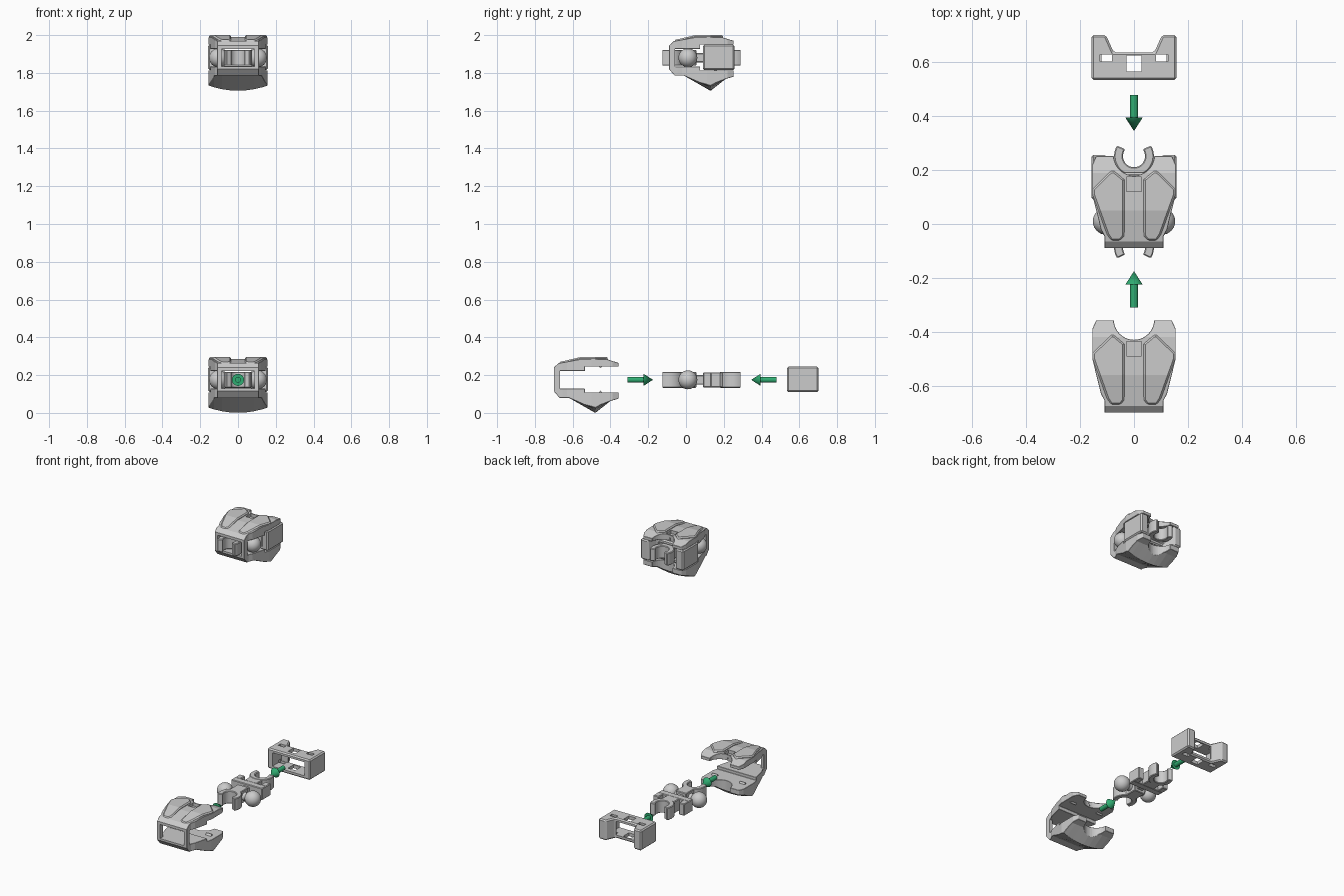
import bpy, bmesh, math
from mathutils import Vector, Matrix

if "Cube" in bpy.data.objects:
    bpy.data.objects.remove(bpy.data.objects["Cube"])

ZC = 0.175      # centre height of the exploded row
UP = 1.705      # height offset of the assembled copy


def obj(name, bm):
    bmesh.ops.recalc_face_normals(bm, faces=bm.faces)
    me = bpy.data.meshes.new(name)
    bm.to_mesh(me)
    bm.free()
    o = bpy.data.objects.new(name, me)
    bpy.context.collection.objects.link(o)
    return o


def plan(name, pts, z0, z1):
    """Extrude an (x, y) outline upwards."""
    bm = bmesh.new()
    f = bm.faces.new([bm.verts.new((x, y, z0)) for x, y in pts])
    r = bmesh.ops.extrude_face_region(bm, geom=[f])
    vs = [v for v in r['geom'] if isinstance(v, bmesh.types.BMVert)]
    bmesh.ops.translate(bm, verts=vs, vec=(0, 0, z1 - z0))
    return obj(name, bm)


def side(name, pts, half, n=1, bend=None):
    """Sweep a (y, z) profile across x in n steps, optionally bending z."""
    bm = bmesh.new()
    rings = []
    for i in range(n + 1):
        x = half * (2 * i / n - 1)
        rings.append([bm.verts.new((x, y, bend(x, z) if bend else z)) for y, z in pts])
    for a, b in zip(rings, rings[1:]):
        for k in range(len(pts)):
            j = (k + 1) % len(pts)
            bm.faces.new((a[k], a[j], b[j], b[k]))
    bm.faces.new(rings[0])
    bm.faces.new(rings[-1])
    return obj(name, bm)


def box(name, x0, x1, y0, y1, z0, z1):
    return plan(name, [(x0, y0), (x1, y0), (x1, y1), (x0, y1)], z0, z1)


def bake(o):
    me = bpy.data.meshes.new_from_object(
        o.evaluated_get(bpy.context.evaluated_depsgraph_get()))
    o.modifiers.clear()
    o.data = me


def boolean(o, op, other):
    m = o.modifiers.new('bool', 'BOOLEAN')
    m.operation, m.solver, m.object = op, 'EXACT', other
    bake(o)
    bpy.data.objects.remove(other)


def bevel(o, w):
    m = o.modifiers.new('bevel', 'BEVEL')
    m.width, m.segments, m.limit_method = w, 1, 'ANGLE'
    m.angle_limit = math.radians(50)
    bake(o)


def mirrored(pts):
    return pts + [(-x, y) for x, y in reversed(pts)]


def arc(cx, cy, r, a0, a1, n):
    return [(cx + r * math.cos(math.radians(a0 + (a1 - a0) * i / n)),
             cy + r * math.sin(math.radians(a0 + (a1 - a0) * i / n))) for i in range(n + 1)]


# shell: C-shaped side profile trimmed to the plan outline
profile = [(-.70, .115), (-.70, .24), (-.675, .263), (-.56, .284), (-.42, .284), (-.358, .265),
           (-.358, .245), (-.535, .245), (-.535, .222), (-.667, .222), (-.667, .128),
           (-.535, .128), (-.535, .108), (-.358, .108), (-.358, .075), (-.40, .063),
           (-.48, 0), (-.62, .08), (-.67, .08)]
shell = side('shell', profile, .17, 8,
             lambda x, z: z + .022 * (x / .14) ** 2 if z < .05 else z)
outline = [(-.11, -.72), (.11, -.72), (.11, -.655), (.123, -.63), (.155, -.50), (.155, -.39),
           (.137, -.350), (.075, -.350)] + arc(0, -.355, .075, 0, -180, 20)
outline += [(-.075, -.350), (-.137, -.350), (-.155, -.39), (-.155, -.50), (-.123, -.63), (-.11, -.655)]
boolean(shell, 'INTERSECT', plan('trim', outline, -.1, .4))
bevel(shell, .006)
boolean(shell, 'DIFFERENCE', box('window', -.088, .088, -.75, -.64, .128, .222))
boolean(shell, 'DIFFERENCE', box('slot', -.027, .027, -.49, -.436, .262, .4))

# raised top panels and snap bumps
shell_parts = [shell]
for s in (-1, 1):
    p = side('top_panel', [(-.685, .255), (-.685, .266), (-.56, .295), (-.42, .295), (-.40, .28),
                           (-.40, .255)], .17)
    pts = [(.05, -.672), (.085, -.672), (.1, -.65), (.154, -.50), (.154, -.48), (.08, -.408),
           (.036, -.445), (.036, -.655)]
    boolean(p, 'INTERSECT', plan('trim', [(s * x, y) for x, y in pts], .2, .4))
    bevel(p, .007)
    shell_parts.append(p)
    shell_parts.append(side('snap_bump', [(-.466, .105), (-.452, .119), (-.442, .105)], .02))
    shell_parts[-1].location.x = s * .103
    shell_parts.append(side('snap_bump', [(-.466, .248), (-.452, .236), (-.442, .248)], .02))
    shell_parts[-1].location.x = s * .103

# rear cap: notched block with a through pocket
cap = plan('rear_cap', mirrored([(.158, .535), (.158, .702), (.104, .702), (.075, .637)]), .11, .245)
# keep a single clean loop order for the notch
bevel(cap, .008)
boolean(cap, 'DIFFERENCE', box('pocket', -.12, .12, .5, .632, .132, .223))
boolean(cap, 'DIFFERENCE', box('passage', -.072, .072, .6, .75, .132, .223))
boolean(cap, 'DIFFERENCE', box('square_hole', -.027, .027, .567, .626, 0, .4))
for s in (-1, 1):
    a, b = sorted((s * .081, s * .126))
    boolean(cap, 'DIFFERENCE', box('snap_top', a, b, .604, .629, .21, .3))
    boolean(cap, 'DIFFERENCE', box('snap_low', a, b, .604, .629, .05, .145))

# inner joint: two open clips, neck, cross block and ball pair
joint_parts = []
for name, cy, s in (('front_clip', -.088, -1), ('rear_clip', .252, 1)):
    ring = arc(0, 0, .074, 32, -212, 26) + arc(0, 0, .041, -218, 38, 26)
    c = plan(name, [(x, cy + s * y) for x, y in ring], .133, .217)
    bevel(c, .004)
    joint_parts.append(c)
joint_parts += [
    box('clip_base', -.04, .04, -.035, .055, .133, .217),
    box('neck', -.022, .022, .05, .10, .150, .200),
    box('cross_block', -.115, .115, .09, .135, .135, .215),
    box('rear_base', -.045, .045, .13, .195, .135, .215)]
for s in (-1, 1):
    a, b = sorted((s * .075, s * .115))
    joint_parts.append(box('side_tab', a, b, .13, .183, .135, .215))
for o in joint_parts[2:]:
    bevel(o, .004)
bm = bmesh.new()
for s in (-1, 1):
    bmesh.ops.create_uvsphere(bm, u_segments=32, v_segments=16, radius=.05,
                              matrix=Matrix.Translation((s * .103, .01, ZC)))
bmesh.ops.create_cone(bm, cap_ends=True, segments=24, radius1=.026, radius2=.026, depth=.16,
                      matrix=Matrix.Translation((0, .01, ZC)) @ Matrix.Rotation(math.pi / 2, 4, 'Y'))
joint_parts.append(obj('ball_pair', bm))

# assembled copy above
for parts, dy in ((shell_parts, .61), ([cap], -.445), (joint_parts, 0)):
    for o in parts:
        d = o.copy()
        d.name = 'assembled_' + o.name
        d.location += Vector((0, dy, UP))
        bpy.context.collection.objects.link(d)

# green assembly arrows
green = bpy.data.materials.new('arrow_green')
green.diffuse_color = (.03, .42, .17, 1)
green.use_nodes = True
green.node_tree.nodes["Principled BSDF"].inputs["Base Color"].default_value = green.diffuse_color
for name, y, s in (('front_arrow', -.31, 1), ('rear_arrow', .48, -1)):
    bm = bmesh.new()
    rot = Matrix.Rotation(-s * math.pi / 2, 4, 'X')
    for r1, r2, a, b in ((.015, .015, 0, .088), (.032, 0, .085, .135)):
        bmesh.ops.create_cone(bm, cap_ends=True, segments=24, radius1=r1, radius2=r2, depth=b - a,
                              matrix=Matrix.Translation((0, y + s * (a + b) / 2, ZC)) @ rot)
    obj(name, bm).data.materials.append(green)

# smooth the round parts, keep hard edges
bpy.ops.object.select_all(action='DESELECT')
for o in bpy.context.scene.objects:
    if any(k in o.name for k in ('clip', 'ball', 'arrow')):
        o.select_set(True)
        bpy.context.view_layer.objects.active = o
bpy.ops.object.shade_smooth_by_angle(angle=math.radians(30))
